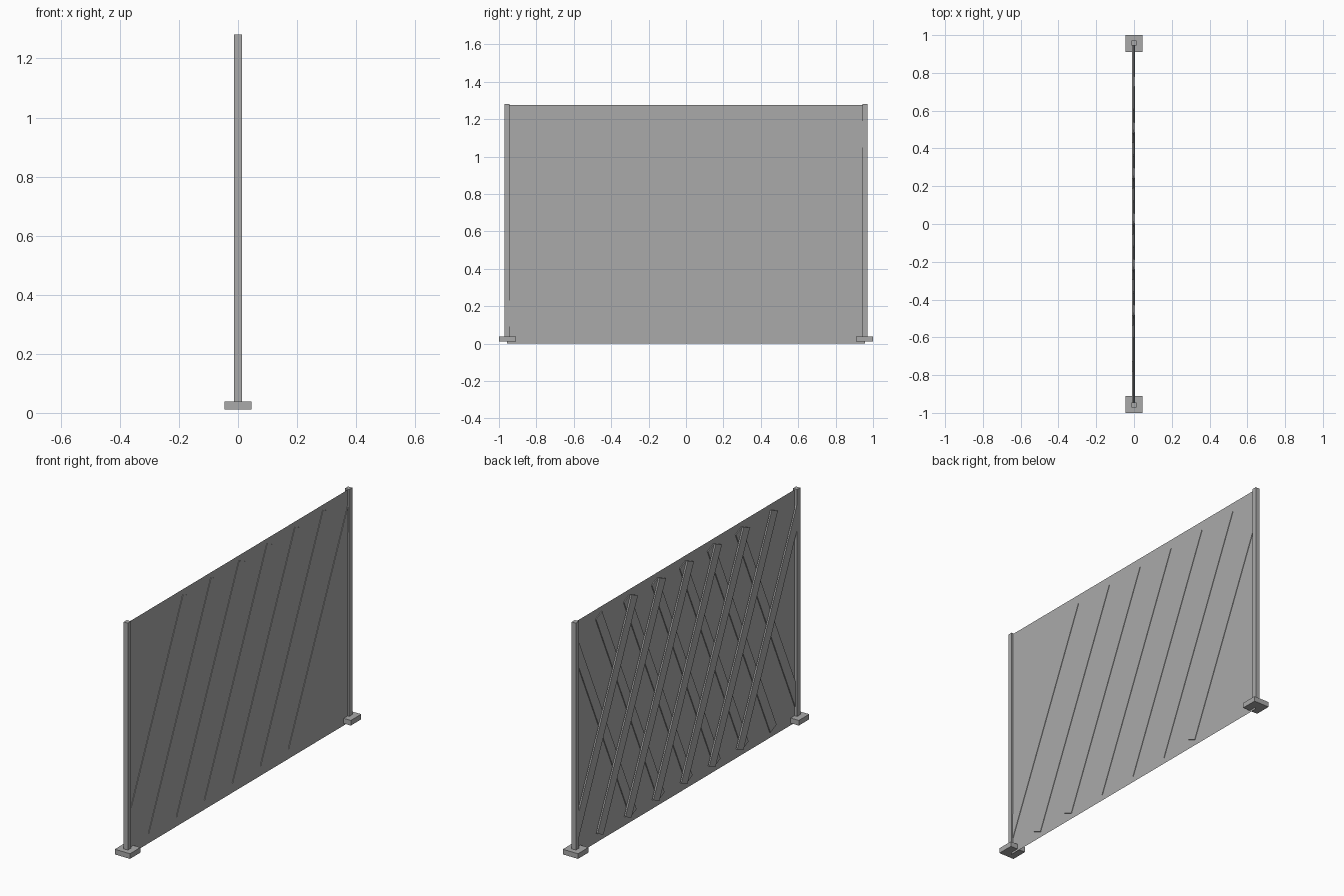
import bpy, bmesh, math
from mathutils import Matrix, Vector

if "Cube" in bpy.data.objects:
    bpy.data.objects.remove(bpy.data.objects["Cube"])

# single flat grey for the whole panel
grey = bpy.data.materials.new("plain grey")
grey.diffuse_color = (0.4, 0.4, 0.4, 1)
grey.use_nodes = True
grey.node_tree.nodes["Principled BSDF"].inputs["Base Color"].default_value = grey.diffuse_color

EDGE = 0.957      # y of the post centres
LEAN = math.radians(24.3)


def finish(bm, name):
    bmesh.ops.recalc_face_normals(bm, faces=bm.faces)
    mesh = bpy.data.meshes.new(name)
    bm.to_mesh(mesh)
    bm.free()
    mesh.materials.append(grey)
    obj = bpy.data.objects.new(name, mesh)
    bpy.context.collection.objects.link(obj)
    return obj


def box_mesh(size, place):
    bm = bmesh.new()
    scale = Matrix.Diagonal((*size, 1))
    bmesh.ops.create_cube(bm, size=1, matrix=place @ scale)
    return bm


def box(name, lo, hi):
    lo, hi = Vector(lo), Vector(hi)
    return finish(box_mesh(hi - lo, Matrix.Translation((lo + hi) / 2)), name)


# posts and their square feet
for side, label in ((-1, "front"), (1, "back")):
    y = side * EDGE
    box(label + "_post", (-0.0127, y - 0.0133, 0.012), (0.0127, y + 0.0133, 1.281))
    f = side * 0.955
    box(label + "_foot", (-0.046, f - 0.045, 0.011), (0.046, f + 0.045, 0.039))

# thin backing sheet
bm = bmesh.new()
corners = [(-EDGE, 0), (EDGE, 0), (EDGE, 1.277), (-EDGE, 1.277)]
bm.faces.new([bm.verts.new((0.003, y, z)) for y, z in corners])
finish(bm, "backing_sheet")


# leaning slat, trimmed where it meets the posts
def slat(name, x, y, lean):
    place = Matrix.Translation((x, y, 0.64)) @ Matrix.Rotation(lean, 4, 'X')
    bm = box_mesh((0.008, 0.058, 1.312), place)
    for s in (-1, 1):
        cut = bmesh.ops.bisect_plane(
            bm, geom=bm.verts[:] + bm.edges[:] + bm.faces[:],
            plane_co=(0, s * EDGE, 0), plane_no=(0, s, 0), clear_outer=True)
        edges = [e for e in cut["geom_cut"] if isinstance(e, bmesh.types.BMEdge)]
        if edges:
            bmesh.ops.holes_fill(bm, edges=edges)
    finish(bm, name)


# two crossing layers of slats; the first pokes through the sheet
for k in range(-3, 4):
    slat(f"inner_slat_{k + 4}", 0.002, k * 0.242, -LEAN)
    slat(f"outer_slat_{k + 4}", -0.006, k * 0.242, LEAN)
